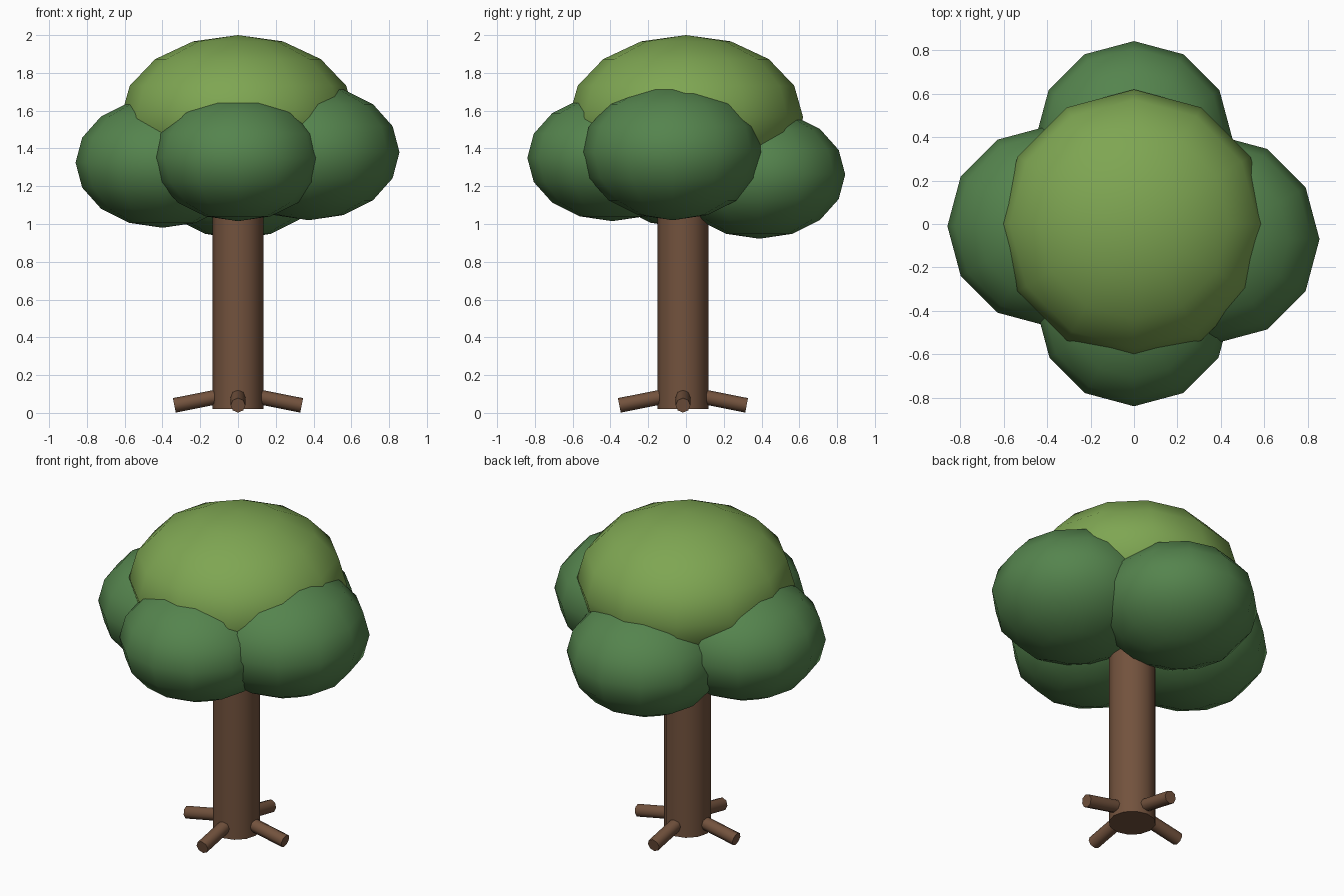
import bpy
from math import cos, sin, pi, radians
from mathutils import Vector

if "Cube" in bpy.data.objects:
    bpy.data.objects.remove(bpy.data.objects["Cube"])


def material(name, rgb):
    m = bpy.data.materials.new(name)
    m.diffuse_color = (*rgb, 1)
    m.use_nodes = True
    m.node_tree.nodes["Principled BSDF"].inputs["Base Color"].default_value = m.diffuse_color
    return m


bark = material("bark", (0.17, 0.085, 0.047))
leaf = material("leaf", (0.09, 0.23, 0.075))
leaf_light = material("leaf_light", (0.21, 0.38, 0.085))


def blob(name, loc, r, rz, mat):
    """Squashed low-poly leaf ball with smooth shading."""
    bpy.ops.mesh.primitive_uv_sphere_add(segments=12, ring_count=8, radius=1, location=loc)
    ob = bpy.context.object
    ob.name = name
    ob.scale = (r, r, rz)
    ob.data.materials.append(mat)
    bpy.ops.object.shade_smooth()


def rod(name, a, b, r, sides):
    """Cylinder from point a to point b."""
    a, b = Vector(a), Vector(b)
    d = b - a
    bpy.ops.mesh.primitive_cylinder_add(vertices=sides, radius=r, depth=d.length,
                                        location=(a + b) / 2,
                                        rotation=d.to_track_quat('Z', 'Y').to_euler())
    ob = bpy.context.object
    ob.name = name
    ob.data.materials.append(bark)
    bpy.ops.object.shade_smooth_by_angle(angle=radians(50))


# Trunk
CY = -0.016
rod("trunk", (0, CY, 0.02), (0, CY, 1.22), 0.134, 12)

# Four roots sloping down and outwards
for i, side in enumerate(("right", "back", "left", "front")):
    c, s = cos(i * pi / 2), sin(i * pi / 2)
    rod("root_" + side, (0.08 * c, CY + 0.08 * s, 0.091),
        (0.337 * c, CY + 0.337 * s, 0.04), 0.039, 8)

# Canopy: four dark side clumps and a lighter crown
blob("foliage_front", (0, -0.39, 1.35), 0.45, 0.335, leaf)
blob("foliage_back", (0, 0.388, 1.262), 0.455, 0.34, leaf)
blob("foliage_left", (-0.40, -0.01, 1.325), 0.46, 0.345, leaf)
blob("foliage_right", (0.375, -0.07, 1.38), 0.48, 0.36, leaf)
blob("foliage_crown", (0, 0, 1.566), 0.62, 0.434, leaf_light)
